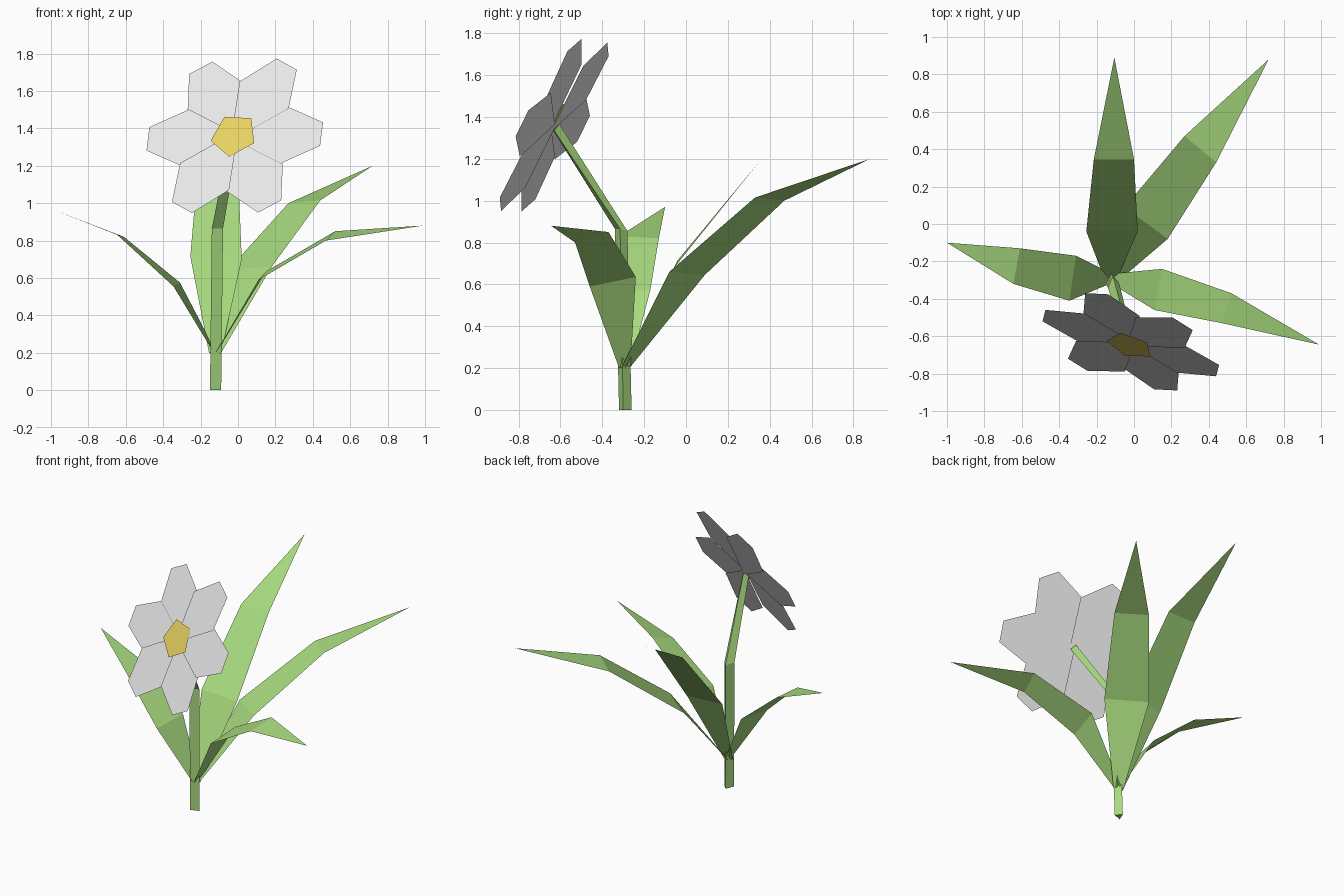
import bpy, math
from mathutils import Vector

if "Cube" in bpy.data.objects:
    bpy.data.objects.remove(bpy.data.objects["Cube"])


def material(name, rgb):
    m = bpy.data.materials.new(name)
    m.diffuse_color = (*rgb, 1)
    m.use_nodes = True
    m.node_tree.nodes["Principled BSDF"].inputs["Base Color"].default_value = m.diffuse_color
    return m


GREEN = material("leaf green", (0.39, 0.70, 0.21))
WHITE = material("petal white", (0.90, 0.90, 0.90))
YELLOW = material("centre yellow", (0.88, 0.70, 0.13))


def make(name, verts, faces, mat):
    me = bpy.data.meshes.new(name)
    me.from_pydata([tuple(v) for v in verts], [], faces)
    me.materials.append(mat)
    me.update()
    ob = bpy.data.objects.new(name, me)
    bpy.context.collection.objects.link(ob)
    return ob


# Stem: three-sided tube with one bend
rings = [
    [(-0.15, -0.32, 0), (-0.09, -0.30, 0), (-0.125, -0.26, 0)],
    [(-0.14, -0.34, 0.865), (-0.08, -0.315, 0.865), (-0.112, -0.28, 0.855)],
    [(-0.045, -0.635, 1.335), (0.0, -0.63, 1.335), (-0.025, -0.605, 1.365)],
]
faces = [(2, 1, 0), (6, 7, 8)]
for r in (0, 3):
    for i in range(3):
        j = (i + 1) % 3
        faces.append((r + i, r + j, r + 3 + j, r + 3 + i))
make("stem", sum(rings, []), faces, GREEN)


# Leaves: strips of left/right edge points closing in a tip
def leaf(name, pairs, tip):
    verts = [p for pair in pairs for p in pair] + [tip]
    n = len(pairs)
    faces = [(2 * i, 2 * i + 1, 2 * i + 3, 2 * i + 2) for i in range(n - 1)]
    faces.append((2 * n - 2, 2 * n - 1, 2 * n))
    make(name, verts, faces, GREEN)


leaf("back_leaf", [((-0.155, -0.30, 0.2), (-0.09, -0.29, 0.2)),
                   ((-0.255, -0.04, 0.715), (0.02, -0.04, 0.70)),
                   ((-0.215, 0.345, 1.18), (0.0, 0.345, 1.18))],
     (-0.105, 0.89, 1.49))
leaf("back_right_leaf", [((-0.14, -0.27, 0.2), (-0.09, -0.31, 0.2)),
                         ((-0.05, 0.09, 0.645), (0.18, -0.08, 0.66)),
                         ((0.27, 0.47, 1.00), (0.44, 0.33, 1.015))],
     (0.72, 0.88, 1.20))
leaf("right_leaf", [((-0.11, -0.265, 0.21), (-0.12, -0.32, 0.2)),
                    ((0.15, -0.24, 0.635), (0.11, -0.46, 0.59)),
                    ((0.52, -0.37, 0.85), (0.47, -0.53, 0.80))],
     (0.99, -0.645, 0.88))
leaf("left_leaf", [((-0.13, -0.32, 0.2), (-0.12, -0.265, 0.21)),
                   ((-0.345, -0.41, 0.555), (-0.31, -0.17, 0.575)),
                   ((-0.645, -0.32, 0.83), (-0.61, -0.13, 0.82))],
     (-1.0, -0.10, 0.97))

# Flower frame: tilted plane facing front, left and up
C = Vector((-0.015, -0.63, 1.353))
U = Vector((0.953, -0.302, 0.026)).normalized()
N = Vector((-0.281, -0.849, 0.449)).normalized()
V = N.cross(U).normalized()


def on_flower(a, b, h):
    return C + U * a + V * b + N * h


# Petals: flat six-point outlines, slightly layered
outline = [(0, -0.02), (0.277, -0.17), (0.487, -0.07),
           (0.487, 0.07), (0.277, 0.17), (0, 0.02)]
layers = [0.008, 0.016, 0.0, 0.008, 0.016, 0.0]
for k, h in enumerate(layers):
    c, s = math.cos(k * math.pi / 3), math.sin(k * math.pi / 3)
    pts = [on_flower(a * c - b * s, a * s + b * c, h) for a, b in outline]
    make(f"petal_{k + 1}", pts, [tuple(range(6))], WHITE)

# Flower centre: flat pentagon
angles = [math.radians(-95 + 72 * i) for i in range(5)]
make("flower_centre",
     [on_flower(0.13 * math.cos(t), 0.13 * math.sin(t), 0.024) for t in angles],
     [tuple(range(5))], YELLOW)
